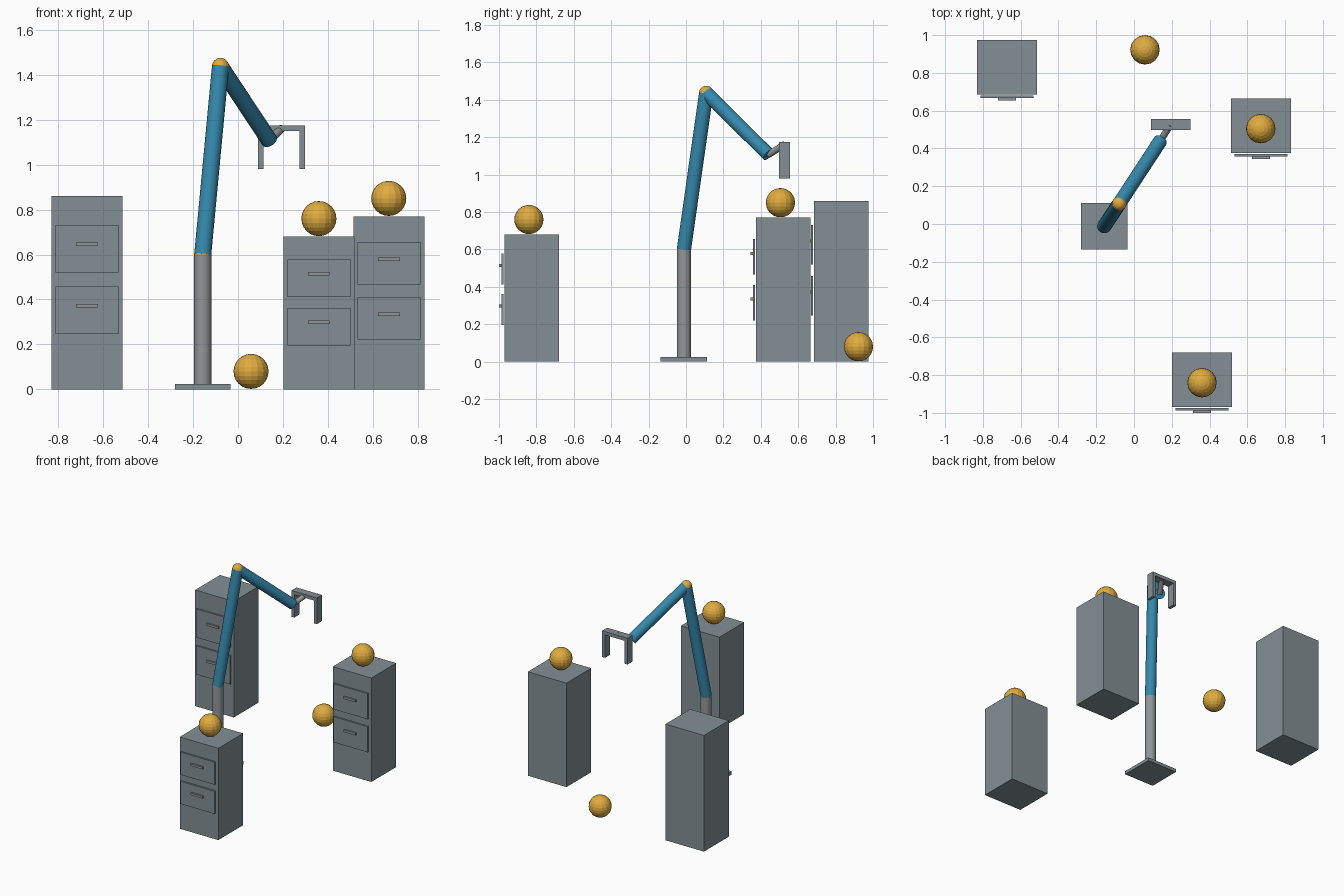
import bpy
import math
from mathutils import Vector

if "Cube" in bpy.data.objects:
    bpy.data.objects.remove(bpy.data.objects["Cube"])


def material(name, rgb):
    m = bpy.data.materials.new(name)
    m.diffuse_color = (*rgb, 1)
    m.use_nodes = True
    m.node_tree.nodes["Principled BSDF"].inputs["Base Color"].default_value = m.diffuse_color
    return m


SLATE = material("slate grey", (0.225, 0.275, 0.30))
METAL = material("light metal grey", (0.29, 0.305, 0.315))
BLUE = material("arm blue", (0.036, 0.25, 0.42))
GOLD = material("golden yellow", (0.74, 0.41, 0.05))


def finish(name, mat, smooth=False):
    ob = bpy.context.object
    ob.name = name
    ob.data.materials.append(mat)
    if smooth:
        bpy.ops.object.shade_smooth_by_angle(angle=math.radians(35))
    return ob


def box(name, lo, hi, mat):
    lo, hi = Vector(lo), Vector(hi)
    bpy.ops.mesh.primitive_cube_add(size=1, location=(lo + hi) / 2)
    bpy.context.object.scale = hi - lo
    bpy.ops.object.transform_apply(location=False, rotation=False, scale=True)
    return finish(name, mat)


def rod(name, a, b, radius, mat):
    a, b = Vector(a), Vector(b)
    d = b - a
    bpy.ops.mesh.primitive_cylinder_add(
        vertices=24, radius=radius, depth=d.length, location=(a + b) / 2,
        rotation=d.to_track_quat('Z', 'Y').to_euler())
    return finish(name, mat, True)


def ball(name, centre, radius):
    bpy.ops.mesh.primitive_uv_sphere_add(
        segments=16, ring_count=12, radius=radius, location=centre)
    return finish(name, GOLD)


def cabinet(name, x, front, height):
    """Two-drawer cabinet; front is the y of its front face."""
    box(name, (x - 0.158, front, 0), (x + 0.158, front + 0.29, height), SLATE)
    for label, f in (("lower", 0.41), ("upper", 0.728)):
        z, h = f * height, 0.123 * height
        box(f"{name}_{label}_drawer", (x - 0.14, front - 0.017, z - h),
            (x + 0.14, front - 0.005, z + h), SLATE)
        z += 0.019
        box(f"{name}_{label}_handle", (x - 0.048, front - 0.03, z - 0.008),
            (x + 0.048, front - 0.016, z + 0.008), METAL)


# Cabinets
cabinet("left_cabinet", -0.672, 0.685, 0.86)
cabinet("front_cabinet", 0.36, -0.97, 0.68)
cabinet("right_cabinet", 0.672, 0.375, 0.77)

# Balls: two on cabinets, one on the floor
ball("front_ball", (0.36, -0.84, 0.76), 0.078)
ball("right_ball", (0.671, 0.505, 0.85), 0.078)
ball("floor_ball", (0.058, 0.922, 0.08), 0.078)

# Robot arm: base, post, links and joints
shoulder = (-0.157, -0.011, 0.60)
elbow = (-0.078, 0.108, 1.437)
wrist = (0.140, 0.441, 1.107)
grip = (0.194, 0.527, 1.161)
box("base_plate", (-0.280, -0.135, 0), (-0.034, 0.112, 0.024), SLATE)
rod("post", (-0.157, -0.011, 0.02), shoulder, 0.038, METAL)
rod("upper_arm", shoulder, elbow, 0.038, BLUE)
rod("forearm", elbow, wrist, 0.037, BLUE)
rod("wrist_link", wrist, grip, 0.018, METAL)
ball("shoulder_joint", shoulder, 0.038)
ball("elbow_joint", elbow, 0.038)

# Gripper: crossbar and two fingers
box("gripper_bar", (0.090, 0.497, 1.149), (0.298, 0.556, 1.174), SLATE)
for side, x in (("left", 0.090), ("right", 0.274)):
    box(f"{side}_finger", (x, 0.497, 0.98), (x + 0.024, 0.556, 1.15), SLATE)
